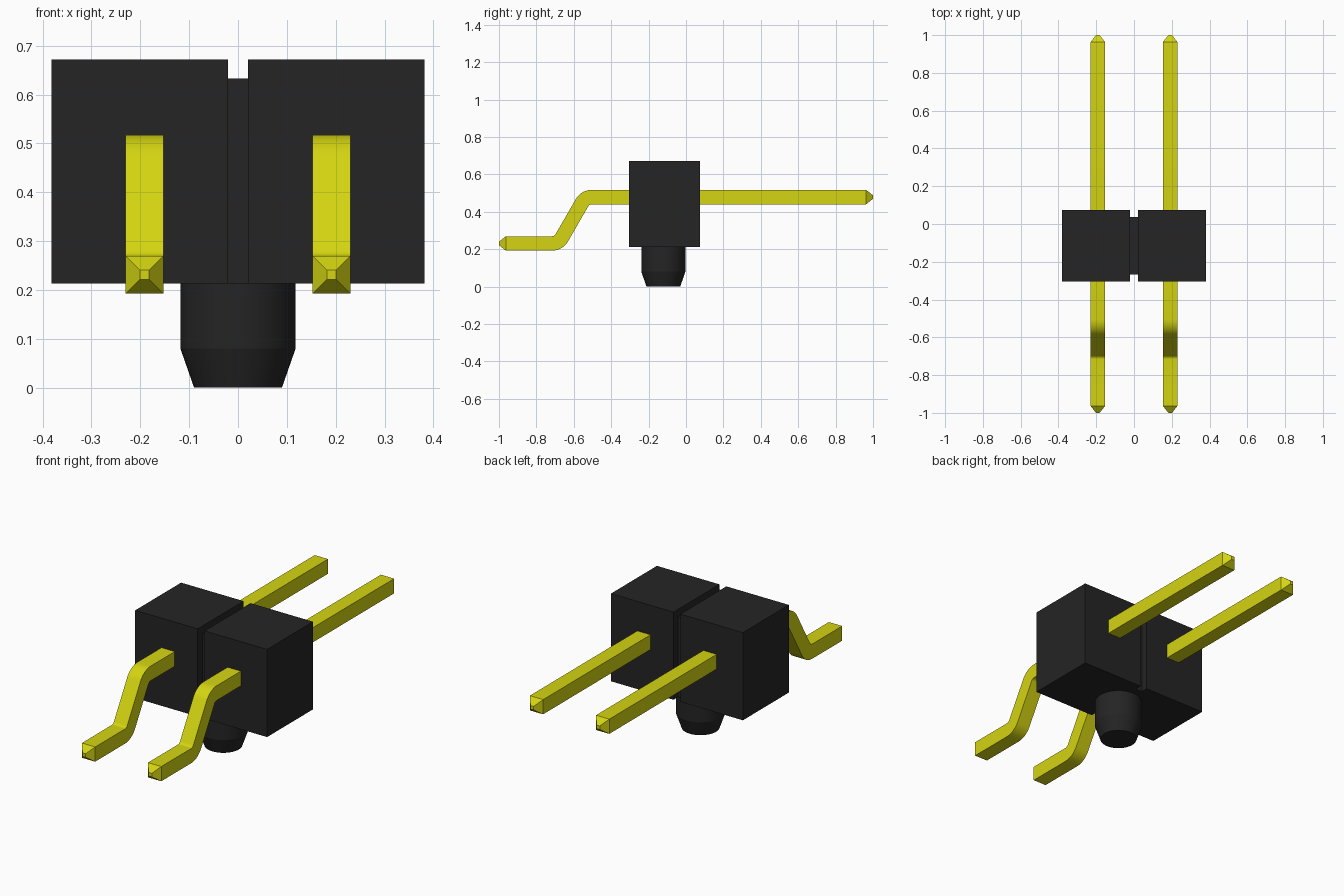
import bpy, bmesh, math

cube = bpy.data.objects.get("Cube")
if cube:
    bpy.data.objects.remove(cube, do_unlink=True)


def make_material(name, rgb):
    m = bpy.data.materials.new(name)
    m.diffuse_color = (*rgb, 1)
    m.use_nodes = True
    bsdf = m.node_tree.nodes["Principled BSDF"]
    bsdf.inputs["Base Color"].default_value = (*rgb, 1)
    bsdf.inputs["Roughness"].default_value = 0.6
    return m


BLACK = make_material("black_plastic", (0.018, 0.018, 0.018))
YELLOW = make_material("yellow_metal", (0.66, 0.66, 0.006))


def loft(name, rings, material, smooth_angle=None):
    """Skin a list of equal-sized point rings and cap both ends."""
    bm = bmesh.new()
    rows = [[bm.verts.new(p) for p in ring] for ring in rings]
    n = len(rows[0])
    for a, b in zip(rows, rows[1:]):
        for i in range(n):
            j = (i + 1) % n
            bm.faces.new((a[i], a[j], b[j], b[i]))
    bm.faces.new(rows[0])
    bm.faces.new(rows[-1])
    bmesh.ops.recalc_face_normals(bm, faces=bm.faces)
    mesh = bpy.data.meshes.new(name)
    bm.to_mesh(mesh)
    bm.free()
    mesh.materials.append(material)
    obj = bpy.data.objects.new(name, mesh)
    bpy.context.collection.objects.link(obj)
    if smooth_angle:
        bpy.ops.object.select_all(action='DESELECT')
        obj.select_set(True)
        bpy.context.view_layer.objects.active = obj
        bpy.ops.object.shade_smooth_by_angle(angle=math.radians(smooth_angle))
    return obj


def box(name, x0, x1, y0, y1, z0, z1, material):
    loft(name, [[(x0, y0, z), (x1, y0, z), (x1, y1, z), (x0, y1, z)]
                for z in (z0, z1)], material)


# Housing: two blocks joined by a slightly recessed web
box("left_housing", 0.02, 0.382, -0.305, 0.075, 0.213, 0.672, BLACK)
box("right_housing", -0.382, -0.02, -0.305, 0.075, 0.213, 0.672, BLACK)
box("housing_web", -0.02, 0.02, -0.267, 0.037, 0.213, 0.633, BLACK)

# Locating peg with a tapered end
SEG = 48
peg = [[(r * math.cos(2 * math.pi * i / SEG),
         -0.121 + r * math.sin(2 * math.pi * i / SEG), z) for i in range(SEG)]
       for z, r in ((0, 0.09), (0.08, 0.118), (0.213, 0.118))]
loft("locating_peg", peg, BLACK, 15)

# Pin path in the side plane: (y, z, direction angle, half thickness)
HALF, TIP, TAPER = 0.0385, 0.0095, 0.037
LOW, HIGH, SLOPE, RADIUS, STEPS = 0.231, 0.479, math.radians(60), 0.06, 8
MID_Y = -0.61
rise = (HIGH - LOW) / 2
run = rise / math.tan(SLOPE)
tangent = RADIUS * math.tan(SLOPE / 2)
path = [(-1, LOW, 0, TIP), (-1 + TAPER, LOW, 0, HALF)]
for k in range(STEPS + 1):          # lower bend, turning up
    a = SLOPE * k / STEPS
    path.append((MID_Y - run - tangent + RADIUS * math.sin(a),
                 LOW + RADIUS * (1 - math.cos(a)), a, HALF))
for k in range(STEPS, -1, -1):      # upper bend, turning level
    a = SLOPE * k / STEPS
    path.append((MID_Y + run + tangent - RADIUS * math.sin(a),
                 HIGH - RADIUS * (1 - math.cos(a)), a, HALF))
path += [(1 - TAPER, HIGH, 0, HALF), (1, HIGH, 0, TIP)]

# Bent square pins, one through each block
for name, cx in (("left_pin", 0.1915), ("right_pin", -0.1915)):
    rings = []
    for y, z, a, h in path:
        ny, nz = -math.sin(a), math.cos(a)
        rings.append([(cx + sx * h, y + sn * h * ny, z + sn * h * nz)
                      for sx, sn in ((-1, -1), (1, -1), (1, 1), (-1, 1))])
    loft(name, rings, YELLOW, 25)
